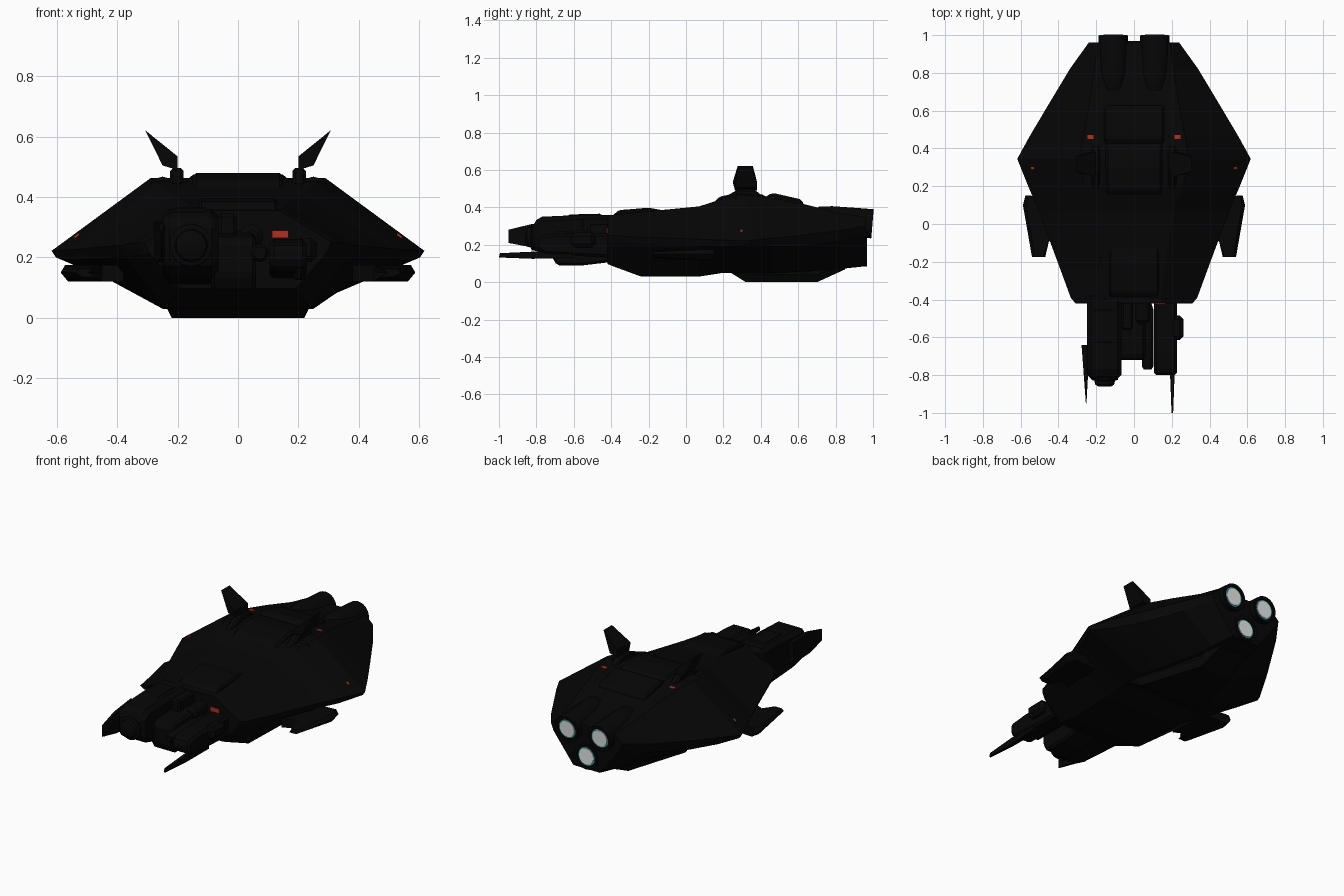
import bpy, bmesh, math
from mathutils import Vector

if "Cube" in bpy.data.objects:
    bpy.data.objects.remove(bpy.data.objects["Cube"])


def mat(name, rgb):
    m = bpy.data.materials.new(name)
    m.diffuse_color = (*rgb, 1)
    m.use_nodes = True
    m.node_tree.nodes["Principled BSDF"].inputs["Base Color"].default_value = m.diffuse_color
    return m


BLACK = mat("hull_black", (0.0018, 0.0018, 0.0018))
RED = mat("marker_red", (0.42, 0.03, 0.015))
WHITE = mat("engine_white", (0.95, 0.96, 0.96))
TEAL = mat("engine_teal", (0.06, 0.32, 0.32))


def finish(name, bm, m, bevel=0, mirror=False, smooth=False):
    bmesh.ops.recalc_face_normals(bm, faces=bm.faces)
    me = bpy.data.meshes.new(name)
    bm.to_mesh(me)
    bm.free()
    me.materials.append(m)
    ob = bpy.data.objects.new(name, me)
    bpy.context.collection.objects.link(ob)
    if bevel:
        b = ob.modifiers.new("chamfer", 'BEVEL')
        b.width, b.segments, b.limit_method = bevel, 1, 'ANGLE'
    if mirror:
        ob.modifiers.new("mirror", 'MIRROR')
    if smooth:
        bpy.context.view_layer.objects.active = ob
        ob.select_set(True)
        bpy.ops.object.shade_smooth_by_angle(angle=math.radians(35))
        ob.select_set(False)
    return ob


def loft(rings):
    """Skin closed rings of equal length and cap both ends."""
    bm = bmesh.new()
    vs = [[bm.verts.new(p) for p in r] for r in rings]
    n = len(vs[0])
    for a, b in zip(vs, vs[1:]):
        for i in range(n):
            bm.faces.new((a[i], a[(i + 1) % n], b[(i + 1) % n], b[i]))
    bm.faces.new(vs[0])
    bm.faces.new(vs[-1])
    return bm


def prism(name, axis, pts, a, b, **kw):
    """Extrude a 2D profile along an axis from a to b."""
    place = {'x': lambda p, t: (t, p[0], p[1]),
             'y': lambda p, t: (p[0], t, p[1]),
             'z': lambda p, t: (p[0], p[1], t)}[axis]
    return finish(name, loft([[place(p, t) for p in pts] for t in (a, b)]), BLACK, **kw)


def box(name, c, s, m=BLACK, **kw):
    bm = bmesh.new()
    bmesh.ops.create_cube(bm, size=1)
    for v in bm.verts:
        v.co = Vector([v.co[i] * s[i] for i in range(3)])
    ob = finish(name, bm, m, **kw)
    ob.location = c
    return ob


def lathe(name, prof, loc, m=BLACK, n=20):
    """Turn (radius, y) points around the y axis."""
    rings = [[(r * math.cos(2 * math.pi * i / n), y, r * math.sin(2 * math.pi * i / n))
              for i in range(n)] for r, y in prof]
    ob = finish(name, loft(rings), m, smooth=True)
    ob.location = loc
    return ob


# main hull: y, top width, top z, edge width, edge z high/low, belly width, belly z
sections = [
    (-0.42, .14, .355, .31, .25, .215, .19, .097),
    (-0.39, .145, .36, .335, .25, .21, .20, .085),
    (-0.24, .16, .375, .39, .24, .205, .24, .030),
    (0.07, .21, .405, .505, .23, .195, .25, .030),
    (0.20, .26, .447, .56, .225, .19, .25, .050),
    (0.345, .29, .463, .618, .222, .20, .25, .050),
    (0.46, .27, .452, .555, .235, .19, .22, .050),
    (0.62, .24, .420, .46, .25, .19, .17, .055),
    (0.82, .21, .370, .34, .275, .22, .12, .070),
    (0.96, .19, .350, .24, .30, .26, .09, .085)]
rings = []
for y, wt, zt, wm, zh, zl, wb, zb in sections:
    half = [(wt, zt), (wm, zh), (wm - .015, zl), (wb, zb)]
    rings.append([(x, y, z) for x, z in half] + [(-x, y, z) for x, z in reversed(half)])
finish("main_hull", loft(rings), BLACK)

# keel narrowing to the rear, and raised decks
finish("keel", loft([[(-w, y, z), (w, y, z), (w + .02, y, z + .04), (w, y, .14), (-w, y, .14), (-w - .02, y, z + .04)]
                     for y, w, z in [(.24, .235, .05), (.32, .22, 0), (.7, .1, 0), (.85, .085, .068)]]), BLACK)
prism("upper_deck", 'x', [(.40, .44), (.46, .478), (.62, .442), (.64, .38)], -.16, .16, bevel=.012)
prism("mid_deck", 'x', [(.12, .40), (.18, .458), (.30, .480), (.42, .468), (.45, .42)], -.15, .15, bevel=.012)
prism("front_deck", 'x', [(-.41, .34), (-.36, .385), (-.2, .398), (-.1, .38), (0, .37)],
      -.13, .13, bevel=.01)

# underslung winglets with undercut edge and pinched front
bm = loft([[(x, y, z) for x, y in [(.40, .14), (.575, .15), (.588, .10), (.54, -.175), (.495, -.175),
                                   (.45, -.09), (.38, -.12)]] for z in (.12, .15, .175)])
for v in bm.verts:
    if v.co.x > .49:
        v.co.x -= .025 if v.co.z < .13 else .015 if v.co.z > .16 else 0
    if v.co.y < -.15:
        v.co.z = .15 + (v.co.z - .15) * .5
finish("winglet", bm, BLACK, mirror=True)

# canted fins with mounts
bm = loft([[(x, y, z) for x, z in [(.2, .49), (.25, .505), (.308, .622), (.2, .535)]]
           for y in (.25, .38)])
for v in bm.verts:
    if v.co.z > .6:
        v.co.y = .317 + (v.co.y - .315) * .62
    elif v.co.z < .52:
        v.co.y += .012 if v.co.y < .3 else 0
finish("fin", bm, BLACK, mirror=True)
prism("fin_mount", 'x', [(.18, .44), (.28, .497), (.37, .493), (.43, .44)], .18, .225, bevel=.01, mirror=True)
for s in (-1, 1):
    lathe("shoulder_drum", [(.02, .25), (.05, .27), (.05, .36), (.02, .39)], (s * .25, 0, .418), n=12)

# three engines: tube, teal rim, white glow
for name, x, z0, y, r, ln, tilt in [("left", -.11, .312, .997, .078, .32, -.085),
                                    ("right", .11, .312, .997, .078, .32, -.085),
                                    ("lower", 0, .162, .968, .077, .2, 0)]:
    parts = [
        lathe(name + "_engine_tube", [(r * .6, -ln), (r * .88, -ln + .03), (r * .97, -ln + .1), (r, -.04),
                                      (r, 0), (r * .78, 0), (r * .72, -.012)], (x, y, z0), n=24),
        lathe(name + "_engine_rim", [(r * .74, -.014), (r * .74, -.007)], (x, y, z0), TEAL, 24),
        lathe(name + "_engine_glow", [(r * .63, -.012), (r * .63, -.004)], (x, y, z0), WHITE, 24)]
    for p in parts:
        p.rotation_euler.x = tilt

# left front nacelle with sensor barrel and blade
prism("left_nacelle", 'x', [(-.38, .36), (-.55, .36), (-.77, .35), (-.82, .32), (-.82, .19),
                            (-.79, .155), (-.70, .13), (-.38, .11)], -.25, -.065, bevel=.03)
lathe("sensor_barrel", [(.075, -.78), (.07, -.825), (.055, -.83), (.05, -.85), (.035, -.86)],
      (-.155, 0, .24), n=16)
prism("nacelle_top_plate", 'x', [(-.44, .35), (-.46, .366), (-.62, .362), (-.66, .34)], -.21, -.11)
bm = loft([[(x, y, z) for y, z in [(-.64, .32), (-.82, .312), (-.95, .28), (-.95, .21), (-.82, .185),
                                   (-.64, .19)]] for x in (-.28, -.24)])
for v in bm.verts:
    t = max(0, (-.64 - v.co.y) / .31)
    v.co.x = -.253 + (v.co.x + .257) * (1.08 - t)
finish("left_blade", bm, BLACK)

# centre block, chin and pods
prism("centre_block", 'x', [(-.38, .29), (-.70, .27), (-.72, .25), (-.72, .14), (-.69, .09),
                            (-.55, .09), (-.38, .11)], -.09, .06, bevel=.012)
box("centre_upper_box", (-.035, -.47, .30), (.06, .18, .09), bevel=.01)
lathe("centre_pod", [(.02, -.77), (.03, -.755), (.03, -.45), (.02, -.42)], (.072, 0, .215), n=12)
lathe("centre_top_pod", [(.02, -.53), (.04, -.51), (.04, -.40)], (.045, 0, .27), n=12)

# right front nacelle, side bump and long gun
prism("right_nacelle", 'x', [(-.38, .262), (-.68, .26), (-.78, .25), (-.80, .23), (-.80, .18),
                             (-.76, .15), (-.38, .13)], .105, .228, bevel=.018)
box("right_side_bump", (.225, -.55, .225), (.075, .13, .08), bevel=.02)
bm = loft([[(x, y, z) for y, z in [(-.6, .17), (-.82, .163), (-.995, .155), (-1, .132), (-.82, .125),
                                   (-.6, .13)]] for x in (.185, .22)])
for v in bm.verts:
    t = (-.6 - v.co.y) / .4
    v.co.x = .203 + (v.co.x - .2025) * (1.1 - .85 * t)
finish("long_gun", bm, BLACK)

# red marker lights
box("front_marker", (.14, -.4205, .277), (.056, .009, .026), RED)
for s in (-1, 1):
    box("deck_marker", (s * .23, .46, .450), (.032, .02, .009), RED)
    box("wing_marker", (s * .535, .295, .272), (.02, .012, .008), RED).rotation_euler.y = s * math.radians(36)
